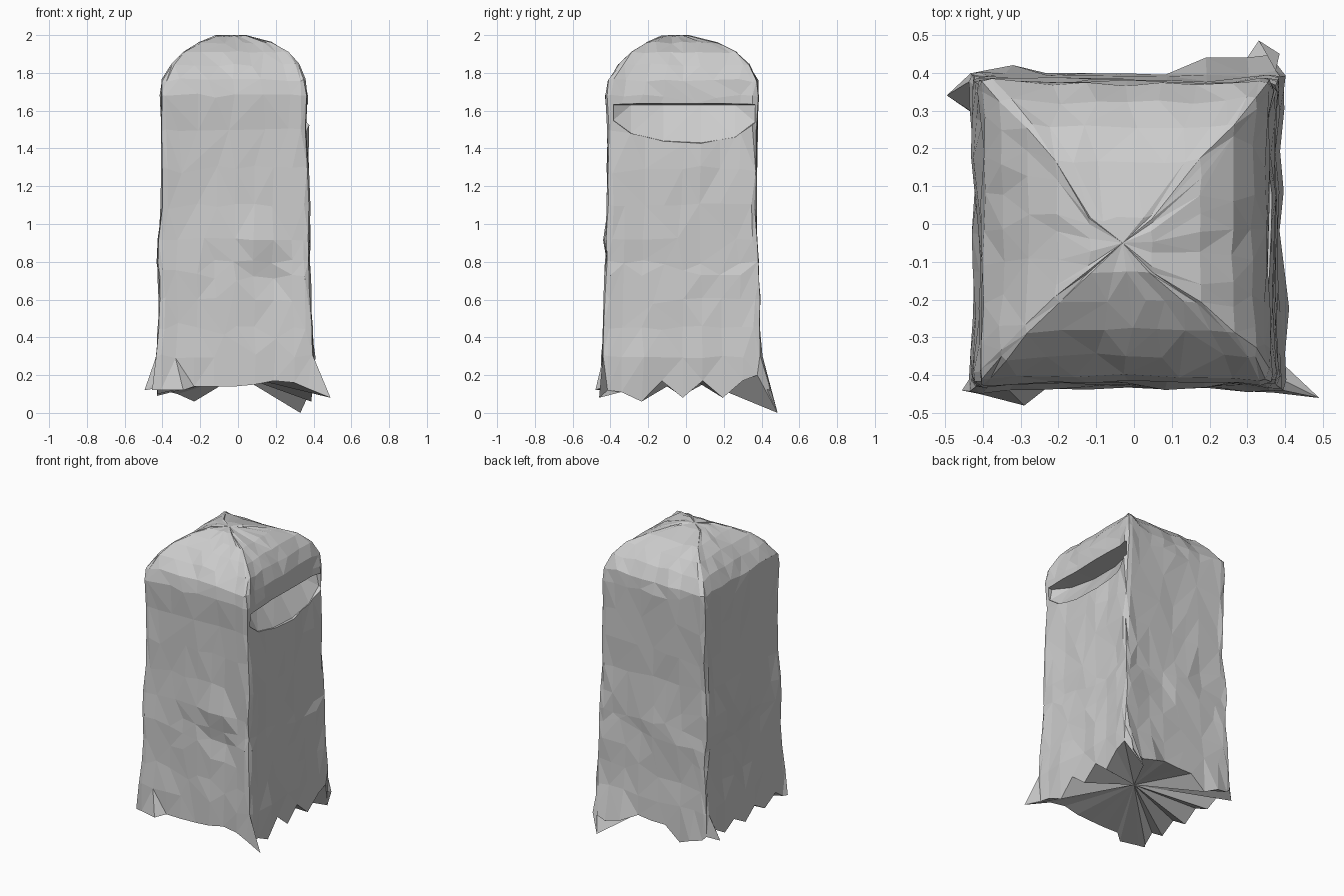
import bpy, bmesh, random
from math import exp
from mathutils import Vector

if "Cube" in bpy.data.objects:
    bpy.data.objects.remove(bpy.data.objects["Cube"])

random.seed(4)

# Points along one side of the square cross-section (first one is the corner)
SIDE = [(-.98, .98), (-.92, .99), (-.75, .975), (-.5, .965), (-.25, .965),
        (0, .965), (.25, .965), (.5, .965), (.75, .975), (.92, .99)]

# Body and dome levels: z, left, right, front, back
LEVELS = [
    (.30, -.44, .405, -.45, .405), (.45, -.425, .395, -.44, .395),
    (.60, -.42, .39, -.435, .395), (.72, -.425, .39, -.435, .39),
    (.80, -.43, .385, -.43, .385), (.92, -.425, .385, -.425, .38),
    (1.10, -.41, .385, -.42, .375), (1.30, -.405, .38, -.42, .38),
    (1.50, -.41, .365, -.42, .385), (1.68, -.415, .37, -.43, .39),
    (1.76, -.41, .36, -.415, .385), (1.84, -.36, .325, -.36, .335),
    (1.91, -.29, .27, -.29, .265), (1.96, -.21, .18, -.21, .17),
    (1.995, -.12, .05, -.13, .02)]

# Folds and dents: side, position along side, z, radius, push outwards
BUMPS = [(0, .35, .90, .10, .03), (0, .45, .74, .08, -.03),
         (0, -.75, 1.62, .09, .015), (1, .92, 1.48, .05, .025),
         (1, 0, 1.34, .12, .012), (2, .2, .80, .12, .02),
         (2, -.4, .68, .08, -.02), (3, .3, .72, .10, -.025),
         (3, -.5, .85, .10, .02), (1, -.5, .32, .08, .015)]


def place(side, u, n):
    """Unit-square point on side 0 front, 1 right, 2 back, 3 left."""
    return [(u, -n), (n, u), (-u, n), (-n, -u)][side]


def ring(bm, z, left, right, front, back, jitter):
    cx, cy = (left + right) / 2, (front + back) / 2
    hx, hy = (right - left) / 2, (back - front) / 2
    verts = []
    for side in range(4):
        for u, n in SIDE:
            for s, bu, bz, r, amount in BUMPS:
                if s == side and abs(u) < .95:
                    n += 2.5 * amount * exp(-(((u - bu) * .4) ** 2 + (z - bz) ** 2) / r ** 2)
            x, y = place(side, u, n)
            dx, dy, dz = (random.uniform(-jitter, jitter) for _ in range(3))
            verts.append(bm.verts.new((cx + hx * x + dx, cy + hy * y + dy, z + dz * 1.8)))
    return verts


def bridge(bm, a, b):
    for i in range(len(a)):
        j = (i + 1) % len(a)
        bm.faces.new((a[i], a[j], b[j], b[i]))


def fan(bm, loop, centre):
    c = bm.verts.new(centre)
    for i in range(len(loop)):
        bm.faces.new((loop[i], loop[(i + 1) % len(loop)], c))


def finish(bm, name):
    bmesh.ops.triangulate(bm, faces=bm.faces[:])
    bmesh.ops.recalc_face_normals(bm, faces=bm.faces[:])
    mesh = bpy.data.meshes.new(name)
    bm.to_mesh(mesh)
    bm.free()
    ob = bpy.data.objects.new(name, mesh)
    bpy.context.collection.objects.link(ob)
    return ob


# Ragged bottom hem
RIM_Z = [.12, .12, .12, .14, .14, .14, .15, .17, .16, .13,
         .08, .12, .11, .06, .17, .08, .17, .08, .17, .20,
         .00, .12, .08, .11, .16, .15, .15, .06, .10, .12,
         .15, .12, .16, .10, .15, .09, .16, .10, .17, .12]
TIPS = {0: (-.455, -.44), 2: (-.29, -.48), 10: (.49, -.46), 20: (.33, .485),
        21: (.385, .45), 22: (.30, .44), 23: (.19, .44), 28: (-.32, .42), 31: (-.495, .34)}

bm = bmesh.new()
rim = ring(bm, .15, -.44, .40, -.45, .41, .004)
for i, v in enumerate(rim):
    v.co.z = RIM_Z[i]
    if i in TIPS:
        v.co.xy = TIPS[i]
fan(bm, rim, (0, 0, .2))

# Walls and domed top
previous = rim
for z, *box in LEVELS:
    current = ring(bm, z, *box, .003 if z > 1.9 else .006)
    bridge(bm, previous, current)
    previous = current
fan(bm, previous, (-.03, -.05, 2.0))
body = finish(bm, "bin_body")

# Sloping chute under the lid on the right side: y, inner x, lower lip z
STATIONS = [(-.385, .335, 1.55), (-.29, .26, 1.48), (-.12, .22, 1.44),
            (.08, .22, 1.43), (.26, .26, 1.46), (.365, .33, 1.54)]
bm = bmesh.new()
sections = [[bm.verts.new(p) for p in ((.6, y, 1.655), (x, y, 1.63),
                                       (.35, y, z), (.6, y, z - .05))]
            for y, x, z in STATIONS]
for a, b in zip(sections, sections[1:]):
    bridge(bm, a, b)
bm.faces.new(sections[0])
bm.faces.new(sections[-1])
cutter = finish(bm, "chute_cutter")
cutter.hide_render = True
cutter.display_type = 'WIRE'

cut = body.modifiers.new("chute", 'BOOLEAN')
cut.operation = 'DIFFERENCE'
cut.solver = 'EXACT'
cut.object = cutter

# Irregular facets
facets = body.modifiers.new("facets", 'DECIMATE')
facets.ratio = .75
